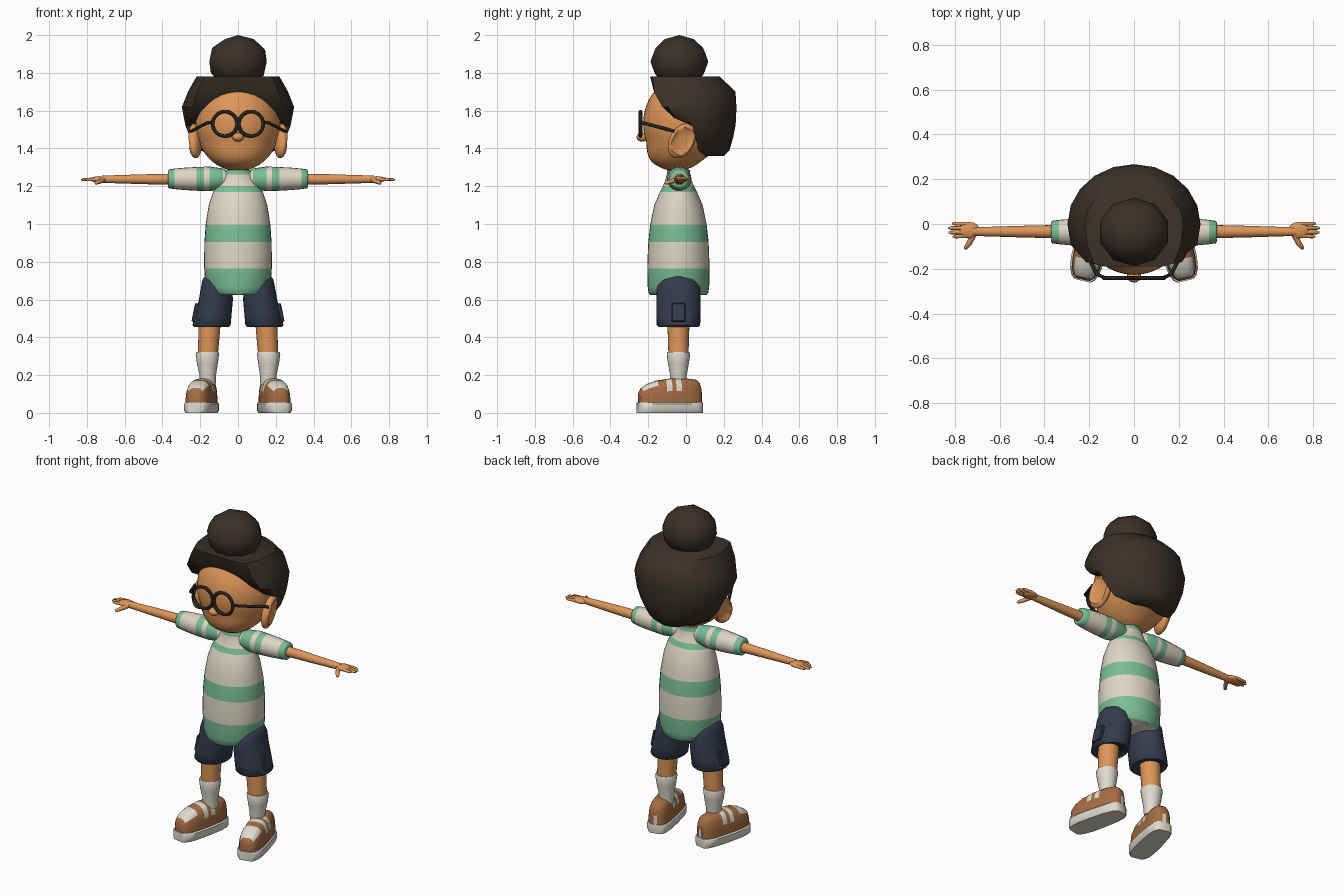
import bpy, bmesh, math
from mathutils import Vector, Matrix

if "Cube" in bpy.data.objects:
    bpy.data.objects.remove(bpy.data.objects["Cube"])


def material(name, r, g, b):
    m = bpy.data.materials.new(name)
    lin = [((c / 255 + 0.055) / 1.055) ** 2.4 for c in (r, g, b)]
    m.diffuse_color = (*lin, 1)
    m.use_nodes = True
    m.node_tree.nodes["Principled BSDF"].inputs["Base Color"].default_value = m.diffuse_color
    return m


SKIN = material("skin", 222, 150, 88)
HAIR = material("dark_hair", 58, 49, 39)
CREAM = material("cream_cloth", 222, 214, 196)
GREEN = material("green_stripe", 122, 190, 150)
NAVY = material("navy_cloth", 52, 59, 76)
WHITE = material("off_white", 222, 219, 207)
BROWN = material("shoe_brown", 166, 109, 67)
BLACK = material("glasses_black", 38, 35, 32)


def finish(name, bm, mats, rule=None, angle=50):
    bmesh.ops.recalc_face_normals(bm, faces=bm.faces)
    for f in bm.faces:
        f.material_index = rule(f.calc_center_median()) if rule else 0
    me = bpy.data.meshes.new(name)
    bm.to_mesh(me)
    bm.free()
    for m in mats:
        me.materials.append(m)
    ob = bpy.data.objects.new(name, me)
    bpy.context.collection.objects.link(ob)
    bpy.ops.object.select_all(action='DESELECT')
    ob.select_set(True)
    bpy.context.view_layer.objects.active = ob
    bpy.ops.object.shade_smooth_by_angle(angle=math.radians(angle))
    return ob


def loft(name, rings, mats, rule=None, angle=50):
    """Skin a list of equal-length rings and cap both ends."""
    bm = bmesh.new()
    vs = [[bm.verts.new(p) for p in ring] for ring in rings]
    n = len(vs[0])
    for a, b in zip(vs, vs[1:]):
        for i in range(n):
            bm.faces.new((a[i], a[(i + 1) % n], b[(i + 1) % n], b[i]))
    bm.faces.new(vs[0])
    bm.faces.new(vs[-1])
    return finish(name, bm, mats, rule, angle)


def oval(cx, cy, z, rx, ry, n=24):
    return [(cx + rx * math.cos(t), cy + ry * math.sin(t), z)
            for t in (2 * math.pi * i / n for i in range(n))]


def tube(name, pts, radii, mats, rule=None, n=12, angle=50):
    """Round tube through points, one radius per point."""
    pts = [Vector(p) for p in pts]
    d = (pts[-1] - pts[0]).normalized()
    u = d.cross(Vector((0, 0, 1)) if abs(d.z) < 0.9 else Vector((0, 1, 0))).normalized()
    v = d.cross(u)
    rings = [[p + r * (u * math.cos(2 * math.pi * i / n) + v * math.sin(2 * math.pi * i / n))
              for i in range(n)] for p, r in zip(pts, radii)]
    return loft(name, rings, mats, rule, angle)


def ball(name, c, s, mat, rot=None, seg=24, shape=None):
    bm = bmesh.new()
    bmesh.ops.create_uvsphere(bm, u_segments=seg, v_segments=seg * 2 // 3, radius=1)
    for v in bm.verts:
        if shape:
            shape(v.co)
        v.co = Vector((v.co.x * s[0], v.co.y * s[1], v.co.z * s[2]))
        if rot:
            v.co = rot @ v.co
        v.co += Vector(c)
    return finish(name, bm, [mat])


def interp(table, x):
    for (x0, *a), (x1, *b) in zip(table, table[1:]):
        if x <= x1:
            t = max(0, (x - x0) / (x1 - x0))
            return [p + (q - p) * t for p, q in zip(a, b)]
    return table[-1][1:]


# Head with a fuller chin, nose and neck
def chin(co):
    co.y -= 0.2 * min(1, max(0, (-0.4 - co.z) / 0.4)) * (1 if co.z > -0.97 else 0.5)


ball("head", (0, -0.01, 1.53), (0.225, 0.217, 0.25), SKIN, seg=36, shape=chin)
ball("nose", (0, -0.232, 1.46), (0.032, 0.03, 0.024), SKIN, seg=14)
loft("neck", [oval(0, -0.04, z, 0.058, 0.054) for z in (1.2, 1.36)], [SKIN])

# Hair: z, half width, back y, front cut y
hair = []
for z, rx, yb, yf in ((1.36, 0.13, 0.20, 0.10), (1.39, 0.20, 0.23, 0.065),
                      (1.46, 0.255, 0.25, 0.05), (1.52, 0.278, 0.262, 0.035),
                      (1.56, 0.286, 0.265, -0.06), (1.62, 0.297, 0.267, -0.125),
                      (1.70, 0.265, 0.262, -0.17), (1.78, 0.22, 0.18, -0.19)):
    ring = []
    for i in range(20):
        t = 2 * math.pi * i / 20
        y = math.sin(t) * (yb if math.sin(t) > 0 else 0.3)
        ring.append((rx * math.cos(t), max(y, yf), z))
    hair.append(ring)
loft("hair", hair, [HAIR], angle=50)

# Hair bun
bm = bmesh.new()
bmesh.ops.create_icosphere(bm, subdivisions=2, radius=1)
for v in bm.verts:
    v.co = Vector((v.co.x * 0.16, v.co.y * 0.153 - 0.035, v.co.z * 0.14 + 1.86))
finish("hair_bun", bm, [HAIR])

# Striped shirt body: z, half width, half depth
SHIRT = [(0.625, 0.135, 0.15), (0.635, 0.155, 0.158), (0.67, 0.172, 0.163),
         (0.78, 0.18, 0.165), (0.9, 0.178, 0.16), (1.0, 0.171, 0.149),
         (1.1, 0.155, 0.128), (1.17, 0.132, 0.098), (1.22, 0.1, 0.072),
         (1.26, 0.08, 0.062), (1.285, 0.07, 0.06)]
levels = [0.625, 0.635, 0.67, 0.765, 0.84, 0.905, 0.95, 0.995, 1.05, 1.1, 1.14, 1.17, 1.2, 1.23, 1.262, 1.285]


def shirt_rule(c):
    z = c.z
    return int(0.626 < z < 0.765 or 0.905 < z < 0.995 or 1.17 < z < 1.2 or 1.262 < z < 1.284)


loft("shirt_body", [oval(0, -0.04, z, *interp(SHIRT, z), n=36) for z in levels],
     [CREAM, GREEN], shirt_rule)

SLEEVE = [(0.03, 0.03), (0.08, 0.055), (0.15, 0.065), (0.25, 0.062), (0.34, 0.054), (0.365, 0.05), (0.37, 0.044)]


def sleeve_rule(c):
    x = abs(c.x)
    return int(x > 0.335 or 0.18 < x < 0.22 or 0.08 < x < 0.15)


# Shoe outline along its length: y, half width, height
SHOE = [(-0.168, 0.03, 0.11), (-0.155, 0.046, 0.132), (-0.125, 0.06, 0.152), (-0.08, 0.067, 0.17),
        (0.0, 0.067, 0.182), (0.09, 0.062, 0.182), (0.14, 0.052, 0.176), (0.158, 0.04, 0.16), (0.168, 0.025, 0.13)]
shoe_y = [-0.168, -0.155, -0.125, -0.1, -0.075, -0.03, 0.0, 0.022, 0.052, 0.09, 0.14, 0.158, 0.168]

for s, side in ((-1, "left"), (1, "right")):
    # Ear with a hollowed outer face
    def hollow(co):
        if co.x * s > 0 and co.y ** 2 + co.z ** 2 < 0.5:
            co.x -= s * 0.75 * (1 - (co.y ** 2 + co.z ** 2))
    rot = Matrix.Rotation(math.radians(-28), 3, 'X') @ Matrix.Rotation(s * math.radians(14), 3, 'Z')
    ball(side + "_ear", (s * 0.228, -0.022, 1.44), (0.036, 0.068, 0.098), SKIN, rot, 20, hollow)

    # Glasses: rim and temple arm
    bpy.ops.mesh.primitive_torus_add(location=(s * 0.069, -0.241, 1.53), rotation=(math.pi / 2, 0, 0),
                                     major_radius=0.065, minor_radius=0.0095,
                                     major_segments=28, minor_segments=8)
    rim = bpy.context.object
    rim.name = side + "_glasses_rim"
    rim.data.materials.append(BLACK)
    bpy.ops.object.shade_smooth_by_angle(angle=math.radians(60))
    tube(side + "_glasses_arm", [(s * 0.13, -0.24, 1.54), (s * 0.165, -0.225, 1.535), (s * 0.25, -0.06, 1.49)],
         [0.009] * 3, [BLACK], n=8)

    # Sleeve, arm and hand
    xs = [0.03, 0.05, 0.08, 0.115, 0.15, 0.18, 0.22, 0.28, 0.335, 0.365, 0.37]
    tube(side + "_sleeve", [(s * x, -0.036, 1.239) for x in xs],
         [interp(SLEEVE, x)[0] for x in xs], [CREAM, GREEN], sleeve_rule, 20)
    tube(side + "_arm", [(s * x, -0.034, 1.237) for x in (0.33, 0.5, 0.66, 0.72)],
         [0.03, 0.026, 0.021, 0.019], [SKIN], n=16)
    ball(side + "_palm", (s * 0.735, -0.028, 1.236), (0.046, 0.037, 0.017), SKIN, seg=16)
    for k, (y, tip) in enumerate(((0.002, 0.812), (-0.018, 0.83), (-0.038, 0.828), (-0.056, 0.81))):
        tube(f"{side}_finger_{k + 1}", [(s * 0.745, y * 0.9 - 0.002, 1.237), (s * (tip - 0.012), y, 1.235),
             (s * tip, y, 1.234)], [0.010, 0.008, 0.003], [SKIN], n=8)
    tube(side + "_thumb", [(s * 0.715, -0.045, 1.233), (s * 0.735, -0.085, 1.224), (s * 0.752, -0.108, 1.217),
         (s * 0.756, -0.113, 1.216)], [0.014, 0.012, 0.009, 0.003], [SKIN], n=8)

    # Shorts leg and side pocket: z, centre x, half width, half depth
    loft(side + "_shorts_leg", [oval(s * c, -0.04, z, rx, ry, 28) for z, c, rx, ry in (
        (0.47, 0.141, 0.075, 0.085), (0.455, 0.141, 0.092, 0.105), (0.465, 0.14, 0.101, 0.115),
        (0.52, 0.131, 0.097, 0.117), (0.6, 0.117, 0.09, 0.117), (0.67, 0.113, 0.082, 0.113),
        (0.705, 0.114, 0.074, 0.092), (0.722, 0.116, 0.06, 0.055))], [NAVY])
    bm = bmesh.new()
    bmesh.ops.create_cube(bm, size=1, matrix=Matrix.Translation((s * 0.222, -0.04, 0.53))
                          @ Matrix.Rotation(s * 0.2, 4, 'Y').inverted()
                          @ Matrix.Diagonal((0.03, 0.075, 0.1, 1)))
    bmesh.ops.bevel(bm, geom=bm.edges[:], offset=0.005, segments=1, affect='EDGES')
    finish(side + "_pocket", bm, [NAVY], angle=30)

    # Leg and sock
    loft(side + "_leg", [oval(s * c, -0.04, z, r, r) for z, c, r in (
        (0.3, 0.16, 0.053), (0.4, 0.154, 0.056), (0.52, 0.148, 0.06))], [SKIN])
    loft(side + "_sock", [oval(s * c, -0.04, z, r, r) for z, c, r in (
        (0.15, 0.16, 0.042), (0.2, 0.16, 0.044), (0.26, 0.162, 0.055), (0.312, 0.162, 0.062),
        (0.322, 0.162, 0.058))], [WHITE])

    # Shoe turned outward: upper with toe patch and straps, plus sole
    place = Matrix.Translation((s * 0.191, -0.085, 0)) @ Matrix.Rotation(s * math.radians(13), 4, 'Z')
    back = place.inverted()
    upper, sole = [], []
    for y in shoe_y:
        w, h = interp(SHOE, y)
        ring = []
        for i in range(17):
            t = math.pi * i / 16
            c, q = math.cos(t), math.sin(t)
            ring.append(place @ Vector((w * math.copysign(abs(c) ** 0.6, c), y, 0.04 + (h - 0.04) * q ** 0.65)))
        upper.append(ring)
        b = w + 0.007
        sole.append([place @ Vector((x * b, y * 1.03, z)) for x, z in
                     ((-0.9, 0.055), (-1, 0.048), (-1, 0.012), (-0.88, 0), (0.88, 0), (1, 0.012), (1, 0.048), (0.9, 0.055))])

    def shoe_rule(c):
        p = back @ c
        strap = -0.03 < p.y < 0 or 0.022 < p.y < 0.052
        toe = -0.156 < p.y < -0.075 and abs(p.x) < 0.05
        return int(strap and p.z > 0.11 or toe and p.z > 0.118)

    loft(side + "_shoe_upper", upper, [BROWN, WHITE], shoe_rule)
    loft(side + "_shoe_sole", sole, [WHITE], angle=40)
    # Heel tab
    bm = bmesh.new()
    bmesh.ops.create_cube(bm, size=1, matrix=place @ Matrix.Translation((0, 0.166, 0.08))
                          @ Matrix.Diagonal((0.022, 0.009, 0.06, 1)))
    finish(side + "_heel_tab", bm, [WHITE], angle=30)
